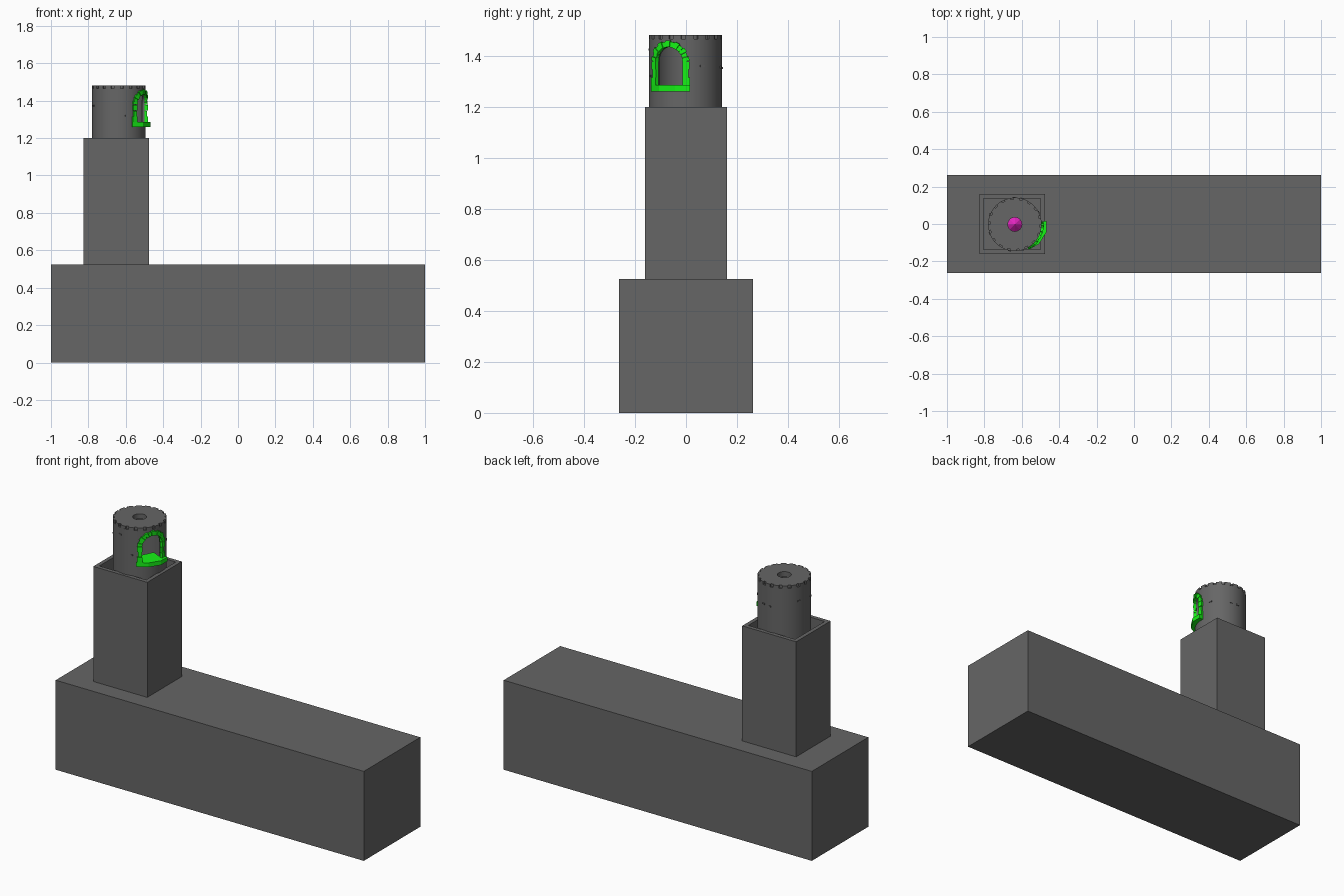
import bpy, bmesh, math
from mathutils import Vector

if "Cube" in bpy.data.objects:
    bpy.data.objects.remove(bpy.data.objects["Cube"])

CX, CY = -0.637, -0.002      # turret axis
R = 0.143                    # turret radius
TH = math.radians(-27)       # window direction


def material(name, rgb):
    m = bpy.data.materials.new(name)
    m.diffuse_color = (*rgb, 1)
    m.use_nodes = True
    m.node_tree.nodes["Principled BSDF"].inputs["Base Color"].default_value = m.diffuse_color
    return m


GREY = material("dark_stone", (0.133, 0.133, 0.133))
GREEN = material("green_stone", (0.008, 0.9, 0.008))
MAGENTA = material("magenta", (0.8, 0.02, 0.55))


def finish(bm, name, mat=GREY, smooth=False):
    bmesh.ops.recalc_face_normals(bm, faces=bm.faces[:])
    me = bpy.data.meshes.new(name)
    bm.to_mesh(me)
    bm.free()
    ob = bpy.data.objects.new(name, me)
    bpy.context.collection.objects.link(ob)
    me.materials.append(mat)
    return ob


def prism(bm, pts, offset):
    """Extrude a polygon by an offset vector."""
    a = [bm.verts.new(p) for p in pts]
    b = [bm.verts.new(Vector(p) + Vector(offset)) for p in pts]
    bm.faces.new(a)
    bm.faces.new(b[::-1])
    bridge(bm, [a, b])


def bridge(bm, loops, closed=False):
    """Join consecutive closed vertex loops with quads."""
    for i in range(len(loops) if closed else len(loops) - 1):
        a, b = loops[i], loops[(i + 1) % len(loops)]
        for k in range(len(a)):
            m = (k + 1) % len(a)
            bm.faces.new((a[k], a[m], b[m], b[k]))


def rect(x0, x1, y0, y1, z):
    return [(x0, y0, z), (x1, y0, z), (x1, y1, z), (x0, y1, z)]


def polar(r, a, z):
    return Vector((CX + r * math.cos(a), CY + r * math.sin(a), z))


def wall_stone(bm, quad, r0, r1, centre=TH):
    """Block from a four-point outline (u, z) wrapped on the turret wall."""
    a, b = [[bm.verts.new(polar(r, centre + u / R, z)) for u, z in quad]
            for r in (r0, r1)]
    bm.faces.new(a)
    bm.faces.new(b[::-1])
    bridge(bm, [a, b])


# Base block
bm = bmesh.new()
prism(bm, rect(-1, 1, -0.262, 0.262, 0), (0, 0, 0.525))
finish(bm, "base_block")

# Square tower, open at the top with thin walls
bm = bmesh.new()
T = 0.023
loops = [[bm.verts.new(p) for p in rect(-0.827 + t, -0.477 - t, -0.16 + t, 0.16 - t, z)]
         for t, z in ((0, 0.525), (0, 1.2), (T, 1.2), (T, 1.1))]
bridge(bm, loops)
bm.faces.new(loops[0])
bm.faces.new(loops[-1])
finish(bm, "square_tower")

# Round turret shell with a roof hole
SEG = 72
profile = [(R, 1.10), (R, 1.466), (0.037, 1.466), (0.037, 1.452),
           (0.125, 1.452), (0.125, 1.10)]
bm = bmesh.new()
bridge(bm, [[bm.verts.new(polar(r, 2 * math.pi * k / SEG, z)) for k in range(SEG)]
            for r, z in profile], closed=True)
turret = finish(bm, "turret_wall")

# Window opening cut through the wall
d = Vector((math.cos(TH), math.sin(TH), 0))
s = Vector((-d.y, d.x, 0))
start = Vector((CX, CY, 0)) + d * 0.04
HW, SPRING = 0.057, 1.378
outline = [(-HW, 1.268), (HW, 1.268)]
outline += [(HW * math.cos(math.pi * k / 16), SPRING + HW * math.sin(math.pi * k / 16))
            for k in range(17)]
bm = bmesh.new()
prism(bm, [start + s * u + Vector((0, 0, z)) for u, z in outline], d * 0.2)
cutter = finish(bm, "window_cutter")
cutter.hide_render = True
mod = turret.modifiers.new("window", 'BOOLEAN')
mod.operation = 'DIFFERENCE'
mod.solver = 'EXACT'
mod.object = cutter
bpy.ops.object.select_all(action='DESELECT')
turret.select_set(True)
bpy.context.view_layer.objects.active = turret
bpy.ops.object.modifier_apply(modifier=mod.name)
bpy.data.objects.remove(cutter)
bpy.ops.object.shade_smooth_by_angle(angle=math.radians(30))

# Roof slab with shallow notches round the rim
N = 18
step = 2 * math.pi / N
bounds = []
for k in range(N):
    bounds += [(R, (k + f) * step) for f in (0, 0.22, 0.44, 0.66)]
    bounds += [(0.134, (k + f) * step) for f in (0.67, 0.99)]
bm = bmesh.new()
bridge(bm, [[bm.verts.new(polar(r if outer else 0.037, a, z)) for r, a in bounds]
            for outer, z in ((1, 1.4655), (1, 1.482), (0, 1.482), (0, 1.4655))],
       closed=True)
finish(bm, "notched_roof")

# Small stones standing proud of the wall
bm = bmesh.new()
for deg, z in ((-101, 1.425), (-73, 1.32), (27, 1.36), (75, 1.355),
               (92, 1.352), (158, 1.383), (200, 1.374)):
    wall_stone(bm, [(-0.008, z - 0.004), (0.008, z - 0.004),
                    (0.008, z + 0.004), (-0.008, z + 0.004)],
               0.135, R + 0.004, math.radians(deg))
finish(bm, "wall_stones")

# Window jamb stones
bm = bmesh.new()
for side in (-1, 1):
    for k, w in enumerate((0.083, 0.078, 0.082)):
        z0 = 1.284 + k * 0.0313
        wall_stone(bm, [(side * 0.057, z0), (side * w, z0),
                        (side * w, z0 + 0.030), (side * 0.057, z0 + 0.030)],
                   0.138, 0.155 - 0.003 * (k % 2))
finish(bm, "window_jambs", GREEN)

# Window arch stones
bm = bmesh.new()
V = 13
for k in range(V):
    t0, t1 = math.pi * (k + 0.03) / V, math.pi * (k + 0.97) / V
    ro = 0.082 if k % 2 == 0 else 0.078
    quad = [(r * math.cos(t), SPRING + r * math.sin(t))
            for r, t in ((0.056, t0), (ro, t0), (ro, t1), (0.056, t1))]
    wall_stone(bm, quad, 0.138, 0.155 - 0.003 * (k % 2))
finish(bm, "window_arch", GREEN)

# Faceted window sill reaching into the opening
sill = [(0.154, -35), (0.166, -12), (0.174, 13), (0.170, 33), (0.140, 33),
        (0.128, 26), (0.080, 44), (0.080, -44), (0.128, -26), (0.140, -33)]
bm = bmesh.new()
prism(bm, [polar(r, TH + math.radians(a), 1.26) for r, a in sill],
      (0, 0, 0.025))
finish(bm, "window_sill", GREEN)

# Magenta eight-sided cone on the turret floor below the roof hole
bm = bmesh.new()
bmesh.ops.create_cone(bm, cap_ends=True, segments=8,
                      radius1=0.048, radius2=0, depth=0.05)
bmesh.ops.translate(bm, verts=bm.verts[:], vec=(CX, CY, 1.125))
finish(bm, "floor_cone", MAGENTA)
